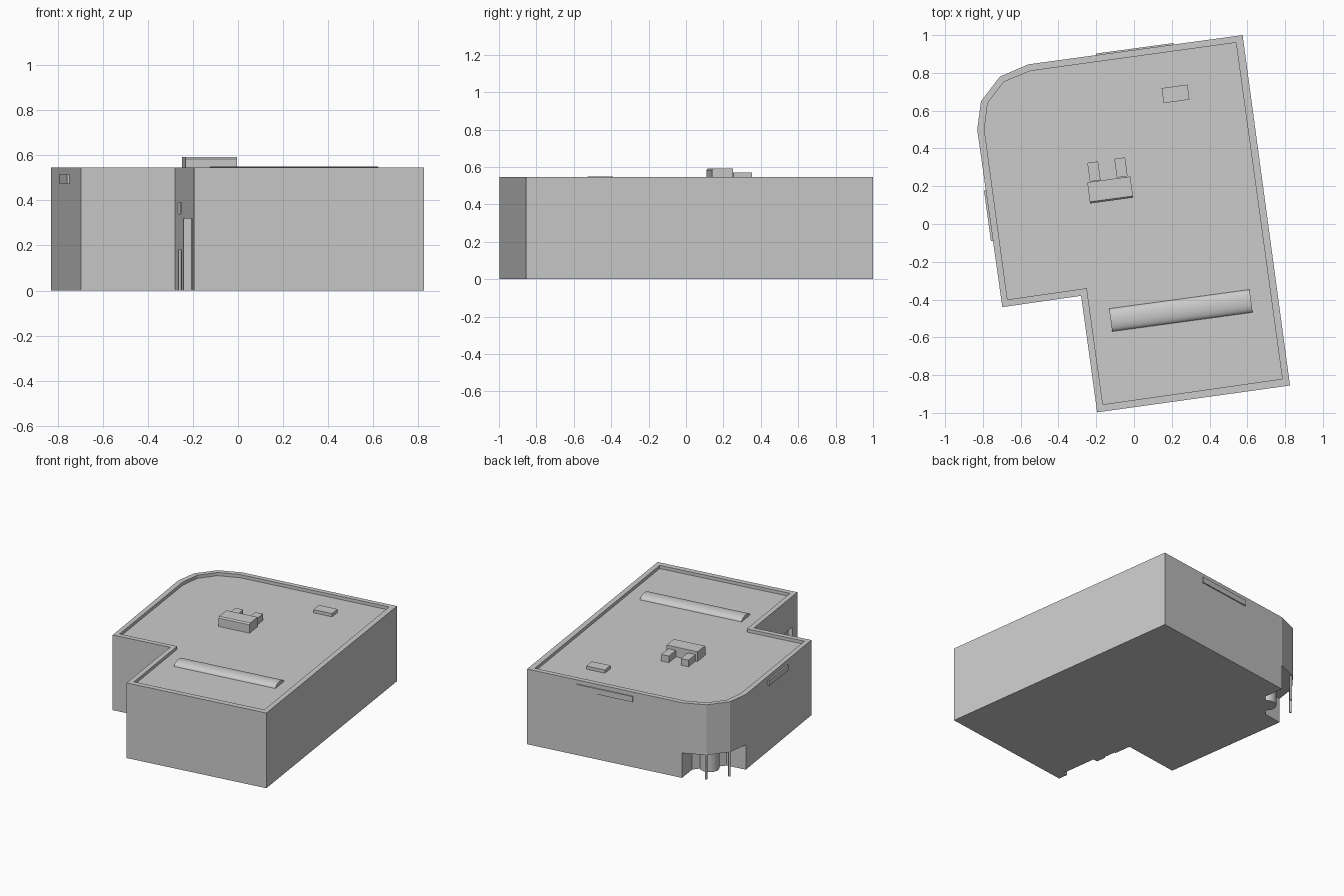
import bpy, bmesh, math
from mathutils import Vector, Matrix

if "Cube" in bpy.data.objects:
    bpy.data.objects.remove(bpy.data.objects["Cube"])

ROT = math.radians(7.75)      # whole building is turned slightly in plan
TOP, DECK, CANOPY = 0.545, 0.522, 0.18


def finish(name, bm):
    bmesh.ops.recalc_face_normals(bm, faces=bm.faces)
    me = bpy.data.meshes.new(name)
    bm.to_mesh(me)
    bm.free()
    ob = bpy.data.objects.new(name, me)
    bpy.context.collection.objects.link(ob)
    return ob


def prism(name, pts, z0, z1):
    bm = bmesh.new()
    f = bm.faces.new([bm.verts.new((x, y, z0)) for x, y in pts])
    ext = bmesh.ops.extrude_face_region(bm, geom=[f])
    vs = [v for v in ext["geom"] if isinstance(v, bmesh.types.BMVert)]
    bmesh.ops.translate(bm, verts=vs, vec=(0, 0, z1 - z0))
    return finish(name, bm)


def box(name, cx, cy, sx, sy, z0, z1):
    r = Matrix.Rotation(ROT, 2)
    pts = [r @ Vector((a * sx / 2, b * sy / 2)) + Vector((cx, cy))
           for a, b in ((-1, -1), (1, -1), (1, 1), (-1, 1))]
    return prism(name, pts, z0, z1)


def cylinder(name, cx, cy, r, z0, z1, n):
    pts = [(cx + r * math.cos(2 * math.pi * i / n), cy + r * math.sin(2 * math.pi * i / n))
           for i in range(n)]
    ob = prism(name, pts, z0, z1)
    smooth(ob)
    return ob


def smooth(ob):
    bpy.ops.object.select_all(action='DESELECT')
    ob.select_set(True)
    bpy.context.view_layer.objects.active = ob
    bpy.ops.object.shade_smooth_by_angle(angle=math.radians(35))


def cut(ob, cutter):
    m = ob.modifiers.new("cut", 'BOOLEAN')
    m.operation, m.solver, m.object = 'DIFFERENCE', 'EXACT', cutter
    bpy.context.view_layer.objects.active = ob
    bpy.ops.object.modifier_apply(modifier=m.name)
    bpy.data.objects.remove(cutter)


# main building block
outline = [(0.575, 1.0), (0.826, -0.855), (-0.195, -0.997), (-0.28, -0.38), (-0.697, -0.44),
           (-0.83, 0.50), (-0.81, 0.65), (-0.71, 0.78), (-0.56, 0.845)]
body = prism("building", outline, 0, TOP)

# sunken roof deck behind the parapet
deck = [(0.54, 0.96), (0.785, -0.82), (-0.165, -0.955), (-0.25, -0.34), (-0.67, -0.40),
        (-0.792, 0.50), (-0.775, 0.64), (-0.69, 0.752), (-0.55, 0.81)]
cut(body, prism("deck_cutter", deck, DECK, TOP + 0.2))

# recessed entrance under the rounded corner
entry = [(-0.56, 0.845), (-0.54, 0.70), (-0.69, 0.52), (-0.83, 0.50),
         (-1.0, 0.50), (-1.0, 1.0), (-0.56, 1.0)]
cut(body, prism("entry_cutter", entry, -0.1, CANOPY))
cylinder("round_entrance", -0.62, 0.615, 0.065, 0, CANOPY, 24)
for i, (x, y) in enumerate([(-0.70, 0.77), (-0.80, 0.645)]):
    cylinder(f"entry_column_{i}", x, y, 0.008, 0, CANOPY, 12)

# loading bay, side door and window recesses in the inner left wall
c, d = Vector((-0.195, -0.997)), Vector((-0.28, -0.38))
for t0, t1, depth, z0, z1 in [(0.11, 0.54, 0.035, -0.1, 0.32),
                              (0.65, 0.80, 0.01, -0.1, 0.18),
                              (0.68, 0.84, 0.01, 0.34, 0.39)]:
    m = c.lerp(d, (t0 + t1) / 2)
    cut(body, box("recess_cutter", m.x, m.y, depth * 2, (t1 - t0) * (d - c).length, z0, z1))

# flat wall panels
box("left_wall_panel", -0.766, 0.045, 0.02, 0.27, 0.475, 0.515)
box("back_wall_panel", 0.004, 0.923, 0.415, 0.014, 0.475, 0.515)

# rooftop unit with two ducts, and a low hatch
unit = box("roof_unit", -0.126, 0.18, 0.23, 0.113, DECK, 0.592)
bm = bmesh.new()
bm.from_mesh(unit.data)
front = Vector((math.sin(ROT), -math.cos(ROT), 0))
edges = [e for e in bm.edges if all(v.co.z > 0.58 for v in e.verts)
         and all((v.co - Vector((-0.126, 0.18, v.co.z))).dot(front) > 0.01 for v in e.verts)]
bmesh.ops.bevel(bm, geom=edges, offset=0.009, segments=1, affect='EDGES')
bm.to_mesh(unit.data)
bm.free()
box("roof_duct_left", -0.212, 0.278, 0.057, 0.10, DECK, 0.57)
box("roof_duct_right", -0.069, 0.299, 0.057, 0.10, DECK, 0.57)
box("roof_hatch", 0.22, 0.689, 0.138, 0.08, DECK, 0.545)

# low barrel-vault skylight
n, half_l, half_w, rise = 12, 0.375, 0.061, 0.027
bm = bmesh.new()
rings = []
for x in (-half_l, half_l):
    rings.append([bm.verts.new((x, -half_w * math.cos(math.pi * i / n),
                                rise * math.sin(math.pi * i / n))) for i in range(n + 1)])
for i in range(n):
    bm.faces.new((rings[0][i], rings[0][i + 1], rings[1][i + 1], rings[1][i]))
bm.faces.new(rings[0])
bm.faces.new(rings[1])
bm.transform(Matrix.Translation((0.248, -0.458, DECK)) @ Matrix.Rotation(ROT, 4, 'Z'))
smooth(finish("barrel_skylight", bm))
